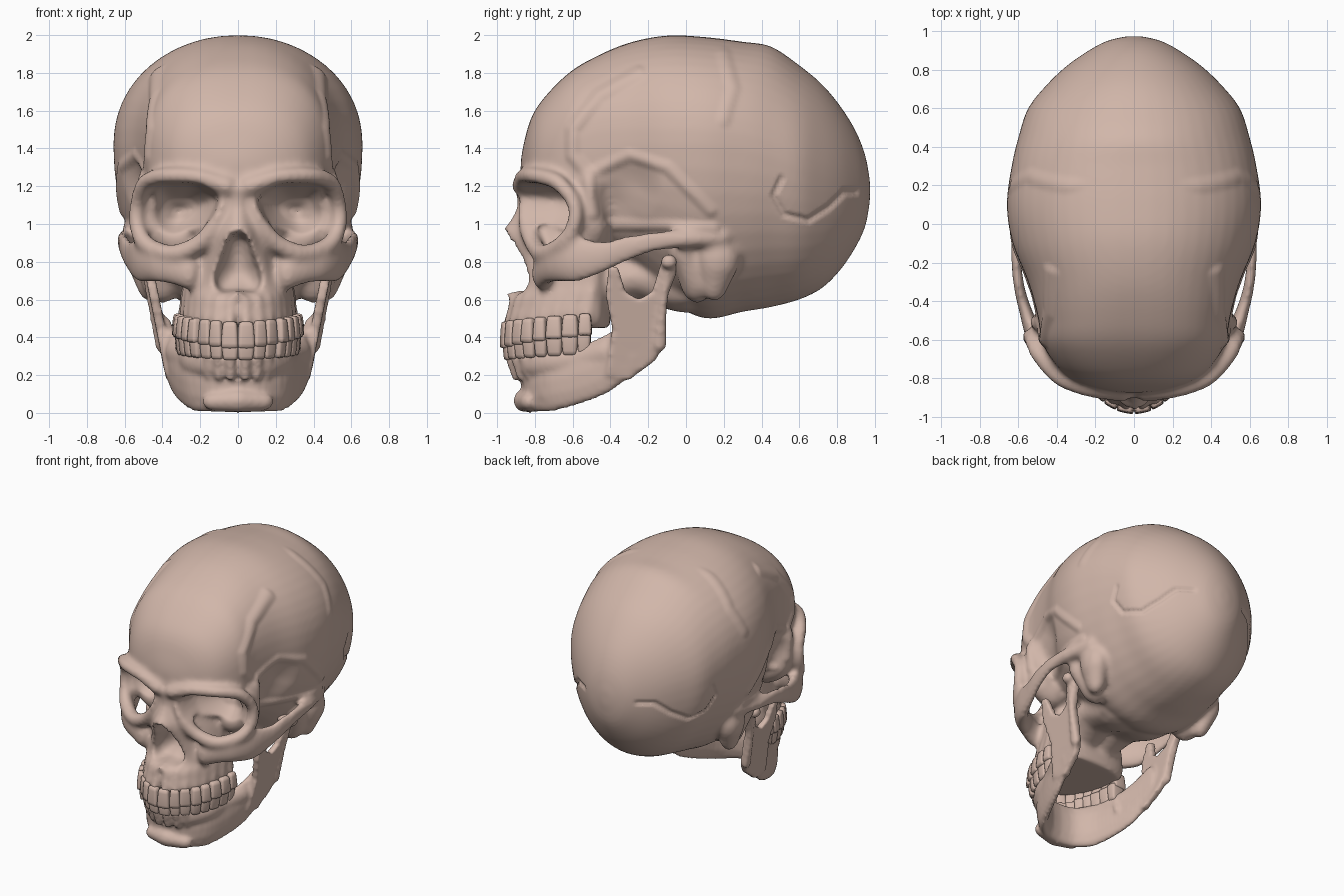
import bpy, bmesh, math
from mathutils import Matrix

if "Cube" in bpy.data.objects:
    bpy.data.objects.remove(bpy.data.objects["Cube"])

bone = bpy.data.materials.new("bone")
bone.diffuse_color = (0.64, 0.47, 0.40, 1)
bone.use_nodes = True
bone.node_tree.nodes["Principled BSDF"].inputs["Base Color"].default_value = bone.diffuse_color


def spline(rows, k):
    """Catmull-Rom through rows of any width."""
    out = []
    for i in range(len(rows) - 1):
        a, b, c, d = rows[max(i - 1, 0)], rows[i], rows[i + 1], rows[min(i + 2, len(rows) - 1)]
        for j in range(k):
            t = j / k
            out.append([q + .5 * t * (r - p + t * (2 * p - 5 * q + 4 * r - s + t * (3 * (q - r) + s - p)))
                        for p, q, r, s in zip(a, b, c, d)])
    return out + [list(rows[-1])]


def loft(part, rings):
    """Add a closed tube through rings of points to part = (verts, faces)."""
    vs, fs = part
    o, n, m = len(vs), len(rings[0]), len(rings)
    for r in rings:
        vs.extend(r)
    for j in range(m - 1):
        for i in range(n):
            a, b = o + j * n + i, o + j * n + (i + 1) % n
            fs.append((a, b, b + n, a + n))
    fs.append(tuple(range(o + n - 1, o - 1, -1)))
    fs.append(tuple(range(o + (m - 1) * n, o + m * n)))


def oval(hw, up, down, e, n=48):
    """Superellipse with different upper and lower extents."""
    pts = []
    for i in range(n):
        c, s = math.cos(2 * math.pi * i / n), math.sin(2 * math.pi * i / n)
        pts.append((math.copysign(abs(c) ** (2 / e), c) * hw,
                    math.copysign(abs(s) ** (2 / e), s) * (up if s > 0 else down)))
    return pts


ball = [[(math.sin(a) * math.cos(b), math.sin(a) * math.sin(b), math.cos(a))
         for b in [math.tau * i / 10 for i in range(10)]] for a in (.12, .6, 1.1, 1.57, 2.04, 2.54, 3.02)]


def chain(part, rows, k=5):
    """Mirrored run of ellipsoids (x, y, z, rx, ry, rz) along a spline."""
    for x, y, z, rx, ry, rz in spline(rows, k):
        for s in (1, -1) if x else (1,):
            loft(part, [[(s * x + p * rx, y + q * ry, z + r * rz) for p, q, r in ring] for ring in ball])


def finish(part, name):
    me = bpy.data.meshes.new(name)
    me.from_pydata(part[0], [], part[1])
    ob = bpy.data.objects.new(name, me)
    bpy.context.collection.objects.link(ob)
    me.materials.append(bone)
    return ob


def modify(ob, kind, **props):
    bpy.context.view_layer.objects.active = ob
    m = ob.modifiers.new(kind, kind)
    for key, val in props.items():
        setattr(m, key, val)
    bpy.ops.object.modifier_apply(modifier=m.name)


def smooth(ob):
    ob.data.polygons.foreach_set("use_smooth", [True] * len(ob.data.polygons))


def arch(a, b, yc, widths):
    """Centres and tangents of teeth placed side by side on an elliptical arch."""
    out, t, d, run = [], 0, 0, 0
    for w in widths:
        while d < run + w / 2:
            t += .002
            d += .002 * math.hypot(a * math.cos(t), b * math.sin(t))
        run += w
        out.append((a * math.sin(t), yc - b * math.cos(t), math.atan2(b * math.sin(t), a * math.cos(t))))
    return out


# braincase, lofted front to back: y, half width, widest z, top, bottom, roundness
skull = ([], [])
rows = [(-.875, .06, 1.27, 1.33, 1.21, 2.2), (-.86, .16, 1.27, 1.42, 1.14, 2.3), (-.82, .29, 1.28, 1.56, 1.08, 2.4),
        (-.75, .39, 1.3, 1.67, 1.02, 2.5), (-.62, .475, 1.35, 1.8, .93, 2.5), (-.48, .5, 1.4, 1.885, .85, 2.4),
        (-.3, .55, 1.42, 1.96, .77, 2.2), (-.1, .63, 1.42, 1.998, .6, 2.1), (.1, .66, 1.42, 1.99, .5, 2.1),
        (.3, .635, 1.4, 1.965, .535, 2.1), (.45, .6, 1.36, 1.94, .56, 2), (.6, .55, 1.3, 1.84, .6, 2),
        (.72, .455, 1.26, 1.74, .66, 2), (.82, .35, 1.23, 1.62, .76, 2), (.9, .235, 1.2, 1.49, .88, 2),
        (.95, .14, 1.18, 1.36, .99, 2), (.974, .04, 1.18, 1.23, 1.12, 2)]
loft(skull, [[(u, y, zc + v) for u, v in oval(hw, zt - zc, zc - zb, e)]
             for y, hw, zc, zt, zb, e in spline(rows, 5)])

# upper jaw and nose, lofted upward: z, half width, front y
jaw_rows = [(.45, .27, -.9), (.5, .3, -.925), (.58, .3, -.92), (.66, .29, -.88), (.76, .28, -.86),
            (.88, .25, -.85), (1.0, .2, -.85), (1.15, .17, -.87)]
loft(skull, [[(u, -.5 + v, z) for u, v in oval(hw, .1, -.5 - f, 2.2)] for z, hw, f in spline(jaw_rows, 4)])
nose_rows = [(.63, .16, -.89), (.7, .17, -.87), (.8, .16, -.89), (.87, .145, -.925), (.95, .11, -.975),
             (1.02, .085, -.93), (1.1, .07, -.895), (1.2, .07, -.91)]
loft(skull, [[(u, -.8 + v, z) for u, v in oval(hw, .1, -.8 - f, 1.8)] for z, hw, f in spline(nose_rows, 4)])
chain(skull, [(0, -.84, .62, .03, .04, .03), (0, -.945, .63, .016, .02, .018)])

# orbit rim and the wall behind it
rim = [(.06, -.875, 1.2, .05), (.22, -.86, 1.25, .045), (.38, -.8, 1.255, .045), (.49, -.68, 1.22, .045),
       (.535, -.59, 1.1, .042), (.53, -.6, .97, .045), (.47, -.67, .88, .05), (.34, -.76, .845, .05),
       (.2, -.81, .9, .05), (.12, -.84, 1.0, .05), (.09, -.85, 1.12, .04)]
chain(skull, [(x, y, z, r, r, r) for x, y, z, r in rim])
chain(skull, [(.44, -.5, 1.2, .09, .1, .1), (.45, -.5, 1.02, .07, .09, .12), (.32, -.5, .92, .12, .1, .1)])
# cheekbone and arch
chain(skull, [(.26, -.76, .74, .06, .06, .09), (.35, -.735, .77, .06, .05, .09), (.44, -.68, .8, .06, .05, .11),
              (.52, -.57, .81, .045, .06, .12), (.57, -.43, .83, .03, .06, .085), (.6, -.3, .875, .028, .06, .07),
              (.61, -.15, .91, .03, .06, .055), (.585, .0, .92, .05, .06, .05), (.54, .17, .93, .06, .08, .05)])
# mastoid, ear wall and skull base
chain(skull, [(.5, .17, .82, .09, .12, .13), (.47, .15, .7, .07, .08, .11)])
chain(skull, [(.46, -.02, .85, .1, .07, .08), (.4, .06, .72, .12, .1, .14)])
chain(skull, [(.08, -.5, .66, .14, .14, .13), (.1, -.25, .72, .17, .2, .12), (.1, 0, .65, .2, .2, .12)])

# mandible: body, gum ridge, chin, then the ramus plates
lower = ([], [])
chain(lower, [(0, -.825, .16, .05, .05, .163), (.12, -.8, .16, .05, .05, .16), (.22, -.71, .17, .05, .05, .165),
              (.285, -.57, .2, .045, .05, .16), (.335, -.42, .26, .04, .06, .16), (.375, -.28, .36, .035, .07, .15)])
chain(lower, [(0, -.865, .26, .05, .05, .07), (.14, -.83, .26, .05, .05, .07), (.24, -.71, .27, .045, .05, .07),
              (.285, -.56, .29, .045, .05, .07), (.345, -.42, .32, .04, .06, .07)])
chain(lower, [(0, -.86, .065, .08, .055, .06), (.12, -.83, .06, .07, .05, .05)])
ramus = [(-.42, .2), (-.39, .45), (-.425, .62), (-.41, .78), (-.36, .77), (-.32, .64), (-.25, .6), (-.18, .64),
         (-.13, .8), (-.06, .82), (-.05, .74), (-.105, .6), (-.115, .37), (-.16, .28), (-.3, .175)]
for s in (1, -1):
    loft(lower, [[(s * (.365 + o + .2 * (z - .35)), y, z) for y, z in ramus] for o in (0, .05)])
chain(lower, [(.44, -.09, .8, .04, .045, .04), (.52, -.09, .8, .04, .045, .04)])
chain(lower, [(.41, -.14, .37, .03, .04, .05), (.455, -.12, .6, .03, .025, .05), (.485, -.09, .78, .03, .03, .03)])

# teeth, with root swellings on both jaws
widths = [.085, .07, .075, .07, .07, .085, .085, .07]
for name, jaw, a, b in (("upper_teeth", skull, .3, .445), ("lower_teeth", lower, .285, .43)):
    bm = bmesh.new()
    up = name[0] == "u"
    for i, (x, y, ang) in enumerate(arch(a, b, -.51, [w * a / .305 for w in widths])):
        f = i / 7
        z0, z1 = (.35 + .065 * f, .475 + .045 * f) if up else (.285 + .03 * f, .375 + .055 * f)
        deep = .06 if i < 3 else .1
        for s in (1, -1):
            m = (Matrix.Translation((s * x, y, (z0 + z1) / 2)) @ Matrix.Rotation(s * ang, 4, 'Z')
                 @ Matrix.Diagonal((widths[i] * 1.14, deep * 1.1, (z1 - z0) * 1.15, 1)))
            for v in bmesh.ops.create_cube(bm, size=1, matrix=m)["verts"]:
                if (v.co.z > (z0 + z1) / 2) == up:      # narrow towards the gum
                    v.co.x = s * x + (v.co.x - s * x) * .8
                    v.co.y = y + (v.co.y - y) * .8
        zr, dz = (z1, .12) if up else (z0, -.09)
        chain(jaw, [(x * .98, y + .01, zr, .03, .03, .035), (x * .95, y + .035, zr + dz, .025, .025, .03)], 3)
    bmesh.ops.bevel(bm, geom=bm.edges[:], offset=.008, segments=1, affect='EDGES')
    teeth = finish(([], []), name)
    bm.to_mesh(teeth.data)
    bm.free()
    modify(teeth, 'SUBSURF', levels=1)
    smooth(teeth)

# fuse the skull, then press in the eye sockets and nasal opening
cranium = finish(skull, "cranium")
modify(cranium, 'REMESH', mode='VOXEL', voxel_size=.018)
orbit = [(.1, 1.14), (.2, 1.205), (.32, 1.215), (.44, 1.205), (.5, 1.12), (.525, 1.03), (.46, .925),
         (.34, .89), (.22, .95), (.13, 1.05), (.1, 1.14)]
pear = [(0, .955), (.045, .93), (.08, .83), (.12, .73), (.11, .655), (.06, .64), (0, .65)]
for outline, cx, cz, deep, bowl in ((orbit, .31, 1.06, -.48, .25), (pear, 0, .76, -.7, .08)):
    pts = [(x - cx, z - cz) for x, z in spline(outline, 3)]
    for v in cranium.data.vertices:
        px, pz = abs(v.co.x) - cx, v.co.z - cz
        if v.co.y > deep or abs(px) > .26 or abs(pz) > .26:
            continue
        for (ax, az), (bx, bz) in zip(pts, pts[1:]):
            det = ax * bz - az * bx
            if abs(det) < 1e-9:
                continue
            al, be = (px * bz - pz * bx) / det, (ax * pz - az * px) / det
            if al >= -1e-6 and be >= -1e-6:
                rho = al + be
                t = min(1, max(0, (1.05 - rho) / .13))
                v.co.y += max(0, deep - bowl * rho * rho - v.co.y) * t * t * (3 - 2 * t)
                break
modify(cranium, 'REMESH', mode='VOXEL', voxel_size=.015)
modify(cranium, 'SMOOTH', factor=.5, iterations=6)
mandible = finish(lower, "mandible")
modify(mandible, 'REMESH', mode='VOXEL', voxel_size=.014)
modify(mandible, 'SMOOTH', factor=.5, iterations=4)

# sculpted ridges, hollows and seams on the sides: path in (y, z), radius, height
strokes = [([(-.36, 1.12), (-.3, 1.2)], .19, -.035),
           ([(-.49, 1.06), (-.52, 1.27), (-.6, 1.36), (-.6, 1.5), (-.46, 1.68), (-.25, 1.8)], .05, .014),
           ([(-.48, 1.28), (-.3, 1.36), (-.1, 1.3), (.13, 1.07)], .045, .012),
           ([(-.4, .99), (-.1, .99), (.15, .98)], .04, .012), ([(.2, 1.9), (.25, 1.72), (.2, 1.55)], .05, .008),
           ([(.505, 1.24), (.465, 1.15), (.52, 1.05), (.65, 1.02), (.76, 1.09), (.84, 1.17), (.9, 1.17)], .024, -.014)]
segments = [(i, *p, *q) for i, (path, r, h) in enumerate(strokes) for p, q in zip(path, path[1:])]
normals = [n.vector.copy() for n in cranium.data.vertex_normals]
for v, normal in zip(cranium.data.vertices, normals):
    x, y, z = v.co
    if abs(x) < .18 or y < -.66 or z < .9:
        continue
    best = {}
    for i, ay, az, by, bz in segments:
        dy, dz = by - ay, bz - az
        t = min(1, max(0, ((y - ay) * dy + (z - az) * dz) / (dy * dy + dz * dz)))
        d = math.hypot(y - ay - dy * t, z - az - dz * t)
        best[i] = min(best.get(i, strokes[i][1]), d)
    v.co += normal * sum(strokes[i][2] * (1 - (d / strokes[i][1]) ** 2) ** 2 for i, d in best.items())
smooth(cranium)
smooth(mandible)
